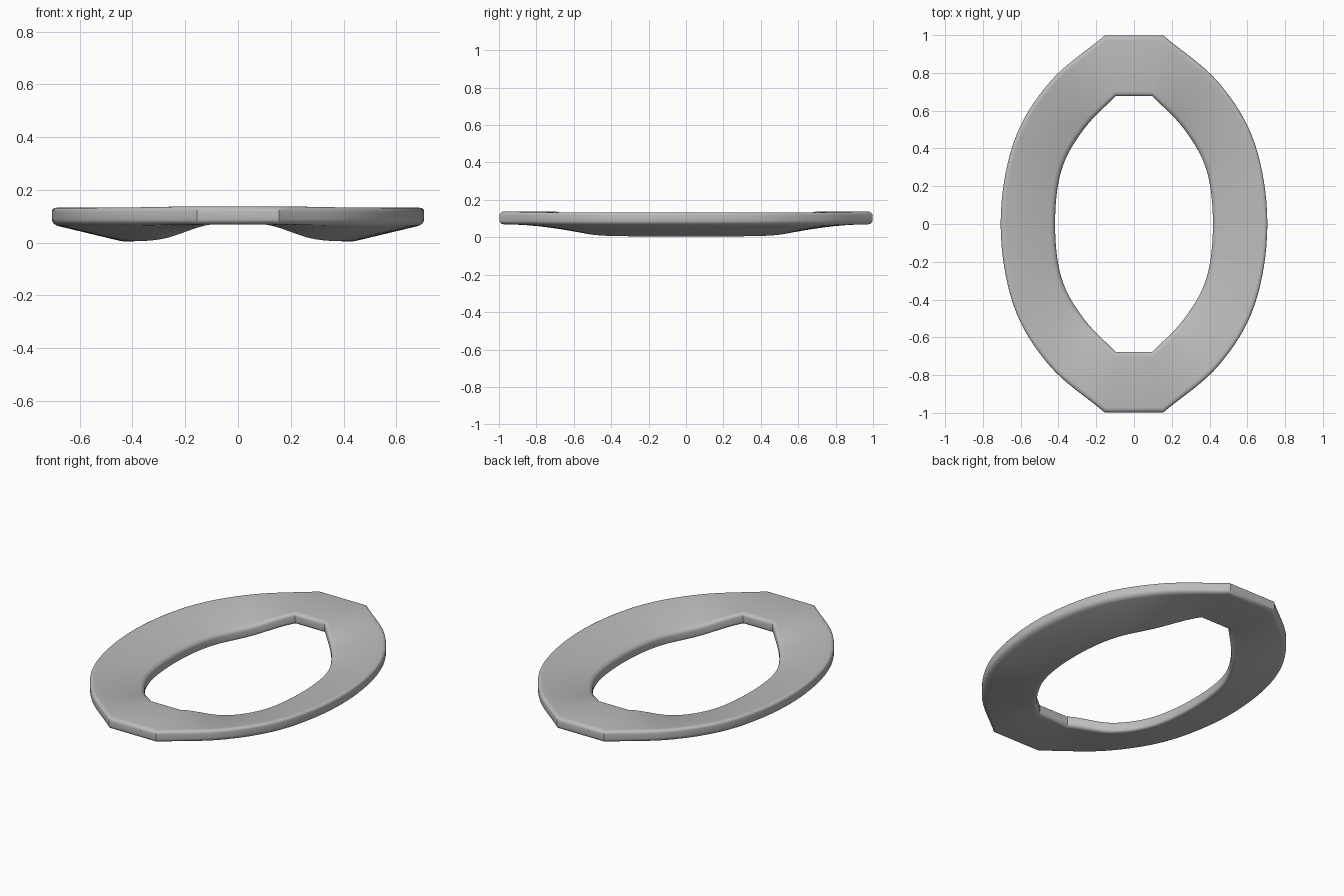
import bpy
import bmesh
import math
from mathutils import Vector

cube = bpy.data.objects.get("Cube")
if cube:
    bpy.data.objects.remove(cube, do_unlink=True)

TOP, THICK, DROP = 0.138, 0.069, 0.069
BEVEL_W, BEVEL_H, BEVEL_STEPS = 0.026, 0.02, 5
STEPS = 8

# One material for the whole ring
mat = bpy.data.materials.new("plain grey")
mat.use_nodes = True
grey = (0.5, 0.5, 0.5, 1)
mat.diffuse_color = grey
mat.node_tree.nodes["Principled BSDF"].inputs["Base Color"].default_value = grey

# Stations of one quarter: outer x, outer y, inner x, inner y, drop of inner rim
KEYS = [Vector(k) for k in (
    (0.156, 0.997, 0.098, 0.677, 0),
    (0.447, 0.75, 0.267, 0.5, 0.057),
    (0.638, 0.43, 0.384, 0.285, DROP),
    (0.706, 0, 0.418, 0, DROP),
)]


def flip(station, sx, sy):
    ox, oy, ix, iy, d = station
    return Vector((ox * sx, oy * sy, ix * sx, iy * sy, d))


def spline(a, b, c, d, t):
    return (b * 2 + (c - a) * t + (a * 2 - b * 5 + c * 4 - d) * t ** 2
            + (b * 3 - a - c * 3 + d) * t ** 3) * 0.5


def quarter():
    before = KEYS[0] * 2 - KEYS[1]
    before[4] = 0
    pts = [before] + KEYS + [flip(KEYS[2], 1, -1)]
    out = []
    for i in range(len(KEYS) - 1):
        for s in range(STEPS):
            p = spline(*pts[i:i + 4], s / STEPS)
            p[4] = min(p[4], DROP)
            out.append(p)
    return out + [KEYS[-1]]


def section(station):
    """Rounded slab section, sloping down from outer rim to inner rim."""
    ox, oy, ix, iy, drop = station
    outer, inner = Vector((ox, oy)), Vector((ix, iy))
    width = (outer - inner).length
    corners = ((width - BEVEL_W, TOP - BEVEL_H), (BEVEL_W, TOP - BEVEL_H),
               (BEVEL_W, TOP - THICK + BEVEL_H),
               (width - BEVEL_W, TOP - THICK + BEVEL_H))
    ring = []
    for n, (cu, cz) in enumerate(corners):
        for k in range(BEVEL_STEPS + 1):
            a = math.pi / 2 * (n + k / BEVEL_STEPS)
            u = (cu + BEVEL_W * math.cos(a)) / width
            z = cz + BEVEL_H * math.sin(a) - drop * (1 - u)
            xy = inner.lerp(outer, u)
            ring.append((xy.x, xy.y, z))
    return ring


# Closed loop of stations: right wing, front block, left wing, back block
half = quarter()
half += [flip(p, 1, -1) for p in reversed(half[:-1])]
loop = half + [flip(p, -1, 1) for p in reversed(half)]

bm = bmesh.new()
rings = [[bm.verts.new(co) for co in section(p)] for p in loop]
for i, ring in enumerate(rings):
    following = rings[(i + 1) % len(rings)]
    for j in range(len(ring)):
        k = (j + 1) % len(ring)
        bm.faces.new((ring[j], ring[k], following[k], following[j]))
bmesh.ops.recalc_face_normals(bm, faces=bm.faces)

mesh = bpy.data.meshes.new("oval_ring")
bm.to_mesh(mesh)
bm.free()
mesh.materials.append(mat)
ring_obj = bpy.data.objects.new("oval_ring", mesh)
bpy.context.collection.objects.link(ring_obj)

# Smooth rims, sharp seams at the end blocks
bpy.ops.object.select_all(action="DESELECT")
ring_obj.select_set(True)
bpy.context.view_layer.objects.active = ring_obj
bpy.ops.object.shade_smooth_by_angle(angle=math.radians(30))
